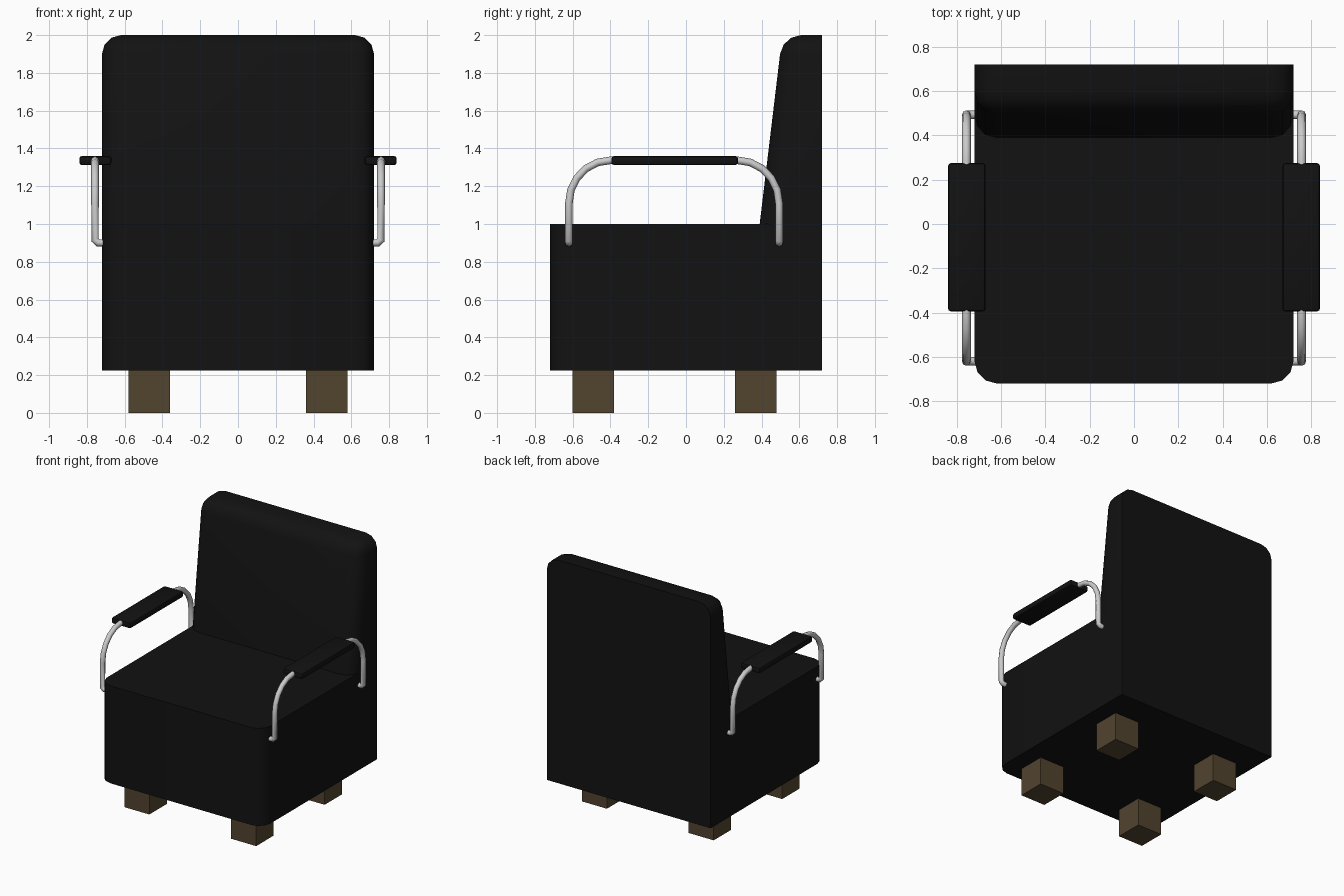
import bpy, bmesh, math
from mathutils import Vector

if "Cube" in bpy.data.objects:
    bpy.data.objects.remove(bpy.data.objects["Cube"])


def material(name, rgb):
    m = bpy.data.materials.new(name)
    m.diffuse_color = (*rgb, 1)
    m.use_nodes = True
    m.node_tree.nodes["Principled BSDF"].inputs["Base Color"].default_value = m.diffuse_color
    return m


BLACK = material("black_leather", (0.006, 0.006, 0.006))
WOOD = material("dark_wood", (0.085, 0.058, 0.028))


def smooth(ob, angle=40):
    bpy.ops.object.select_all(action='DESELECT')
    ob.select_set(True)
    bpy.context.view_layer.objects.active = ob
    bpy.ops.object.shade_smooth_by_angle(angle=math.radians(angle))


def prism(name, profile, x0, x1, mat, rounded=None, radius=0.1, segs=3):
    """Extrude a (y, z) profile along x, then round the edges picked by a test."""
    bm = bmesh.new()
    face = bm.faces.new([bm.verts.new((x0, y, z)) for y, z in profile])
    ext = bmesh.ops.extrude_face_region(bm, geom=[face])
    moved = [v for v in ext["geom"] if isinstance(v, bmesh.types.BMVert)]
    bmesh.ops.translate(bm, verts=moved, vec=(x1 - x0, 0, 0))
    bmesh.ops.recalc_face_normals(bm, faces=bm.faces)
    if rounded:
        edges = [e for e in bm.edges if rounded(*[v.co for v in e.verts])]
        bmesh.ops.bevel(bm, geom=edges, offset=radius, offset_type='OFFSET',
                        segments=segs, profile=0.5, affect='EDGES')
    me = bpy.data.meshes.new(name)
    bm.to_mesh(me)
    bm.free()
    ob = bpy.data.objects.new(name, me)
    bpy.context.collection.objects.link(ob)
    me.materials.append(mat)
    if rounded:
        smooth(ob)
    return ob


def rect(y0, y1, z0, z1):
    return [(y0, z0), (y1, z0), (y1, z1), (y0, z1)]


# seat block, rounded on its two front upright edges
prism("seat", rect(-0.72, 0.72, 0.225, 1.0), -0.72, 0.72, BLACK,
      lambda a, b: a.y < 0 and b.y < 0 and abs(a.z - b.z) > 0.1)

# backrest wedge, rounded round its front face and over the top corners
prism("backrest", [(0.39, 1.0), (0.72, 1.0), (0.72, 2.0), (0.51, 2.0)],
      -0.72, 0.72, BLACK,
      lambda a, b: max(a.z, b.z) > 1.5 and min(a.y, b.y) < 0.6)

# four square feet
for x in (-0.47, 0.47):
    for label, y in (("front", -0.49), ("back", 0.37)):
        side = "left" if x < 0 else "right"
        prism(f"{label}_{side}_foot", rect(y - 0.11, y + 0.11, 0, 0.225),
              x - 0.11, x + 0.11, WOOD)


def arc(cy, cz, ry, rz, start, end, n=5):
    angles = [math.radians(start + (end - start) * i / n) for i in range(n + 1)]
    return [(0.757, cy + ry * math.cos(a), cz + rz * math.sin(a)) for a in angles]


# tubular arm rails, each ending in short stubs into the seat
path = [(0.70, -0.62, 0.9), (0.74, -0.62, 0.9), (0.757, -0.62, 0.915)]
path += arc(-0.40, 1.11, 0.22, 0.227, 180, 90)
path += arc(0.273, 1.11, 0.22, 0.227, 90, 0)
path += [(0.757, 0.493, 0.915), (0.74, 0.493, 0.9), (0.70, 0.493, 0.9)]

for label, s in (("left", -1), ("right", 1)):
    cu = bpy.data.curves.new(f"{label}_arm_rail", 'CURVE')
    cu.dimensions = '3D'
    cu.bevel_depth = 0.02
    cu.bevel_resolution = 2
    cu.use_fill_caps = True
    sp = cu.splines.new('POLY')
    sp.points.add(len(path) - 1)
    for p, (x, y, z) in zip(sp.points, path):
        p.co = (s * x, y, z, 1)
    sp.use_smooth = True
    bpy.context.collection.objects.link(bpy.data.objects.new(cu.name, cu))

    # padded armrest with rounded long edges
    x0, x1 = sorted((s * 0.67, s * 0.84))
    prism(f"{label}_arm_pad", rect(-0.395, 0.275, 1.312, 1.36), x0, x1, BLACK,
          lambda a, b: True, radius=0.014, segs=2)
